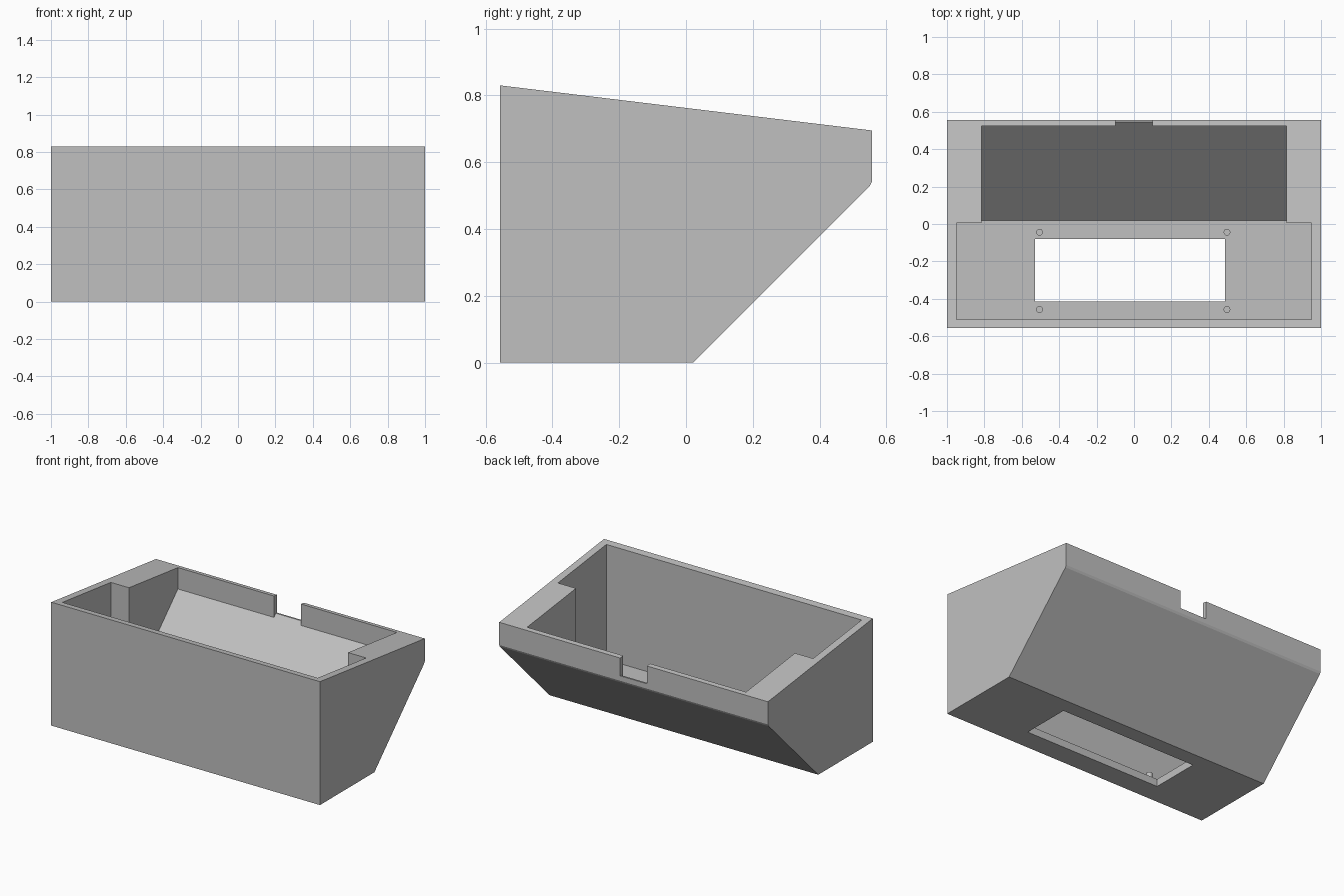
import bpy, bmesh, math

cube = bpy.data.objects.get("Cube")
if cube:
    bpy.data.objects.remove(cube, do_unlink=True)

grey = bpy.data.materials.new("plain_grey")
grey.use_nodes = True
grey.diffuse_color = (0.53, 0.53, 0.53, 1)
grey.node_tree.nodes["Principled BSDF"].inputs["Base Color"].default_value = grey.diffuse_color


def make_object(name, bm):
    bmesh.ops.recalc_face_normals(bm, faces=bm.faces)
    mesh = bpy.data.meshes.new(name)
    bm.to_mesh(mesh)
    bm.free()
    mesh.materials.append(grey)
    obj = bpy.data.objects.new(name, mesh)
    bpy.context.collection.objects.link(obj)
    return obj


def prism(name, profile, x0, x1):
    """Extrude a (y, z) side profile from x0 to x1."""
    bm = bmesh.new()
    face = bm.faces.new([bm.verts.new((x0, y, z)) for y, z in profile])
    ext = bmesh.ops.extrude_face_region(bm, geom=[face])
    moved = [v for v in ext["geom"] if isinstance(v, bmesh.types.BMVert)]
    bmesh.ops.translate(bm, verts=moved, vec=(x1 - x0, 0, 0))
    return make_object(name, bm)


def rect(y0, y1, z0, z1):
    return [(y0, z0), (y1, z0), (y1, z1), (y0, z1)]


def cut(target, cutter):
    cutter.hide_render = True
    mod = target.modifiers.new("cut", "BOOLEAN")
    mod.operation = "DIFFERENCE"
    mod.solver = "EXACT"
    mod.object = cutter
    bpy.context.view_layer.objects.active = target
    bpy.ops.object.modifier_apply(modifier=mod.name)
    bpy.data.objects.remove(cutter, do_unlink=True)


floor = 0.05
back = 0.525

# Wedge-shaped case with a sloping underside at the back
case = prism("case", [(-0.557, 0), (0.022, 0), (0.55, 0.528), (0.557, 0.542),
                      (0.557, 0.695), (-0.557, 0.83)], -1, 1)

# Wide front cavity, then the narrower rear cavity with its sloping floor
cut(case, prism("front_cavity", rect(-0.51, 0.005, floor, 1), -0.95, 0.95))
cut(case, prism("rear_cavity", [(-0.1, floor), (0.02, floor), (back, back + 0.03),
                                (back, 1), (-0.1, 1)], -0.815, 0.815))

# Cable notch in the back wall
cut(case, prism("cable_notch", [(0.45, 0.6), (back, back + 0.03), (0.545, 0.575),
                                (0.7, 0.575), (0.7, 1), (0.45, 1)], -0.1, 0.1))

# Window through the floor
cut(case, prism("floor_window", rect(-0.415, -0.08, -0.1, 0.2), -0.53, 0.487))

# Mounting pegs around the window
for side, x in (("right", -0.505), ("left", 0.497)):
    for end, y in (("front", -0.457), ("back", -0.044)):
        bm = bmesh.new()
        bmesh.ops.create_cone(bm, cap_ends=True, segments=24, radius1=0.018,
                              radius2=0.018, depth=0.06)
        bmesh.ops.translate(bm, verts=bm.verts, vec=(x, y, floor + 0.02))
        peg = make_object(f"{end}_{side}_peg", bm)
        bpy.ops.object.select_all(action="DESELECT")
        peg.select_set(True)
        bpy.context.view_layer.objects.active = peg
        bpy.ops.object.shade_smooth_by_angle(angle=math.radians(30))
